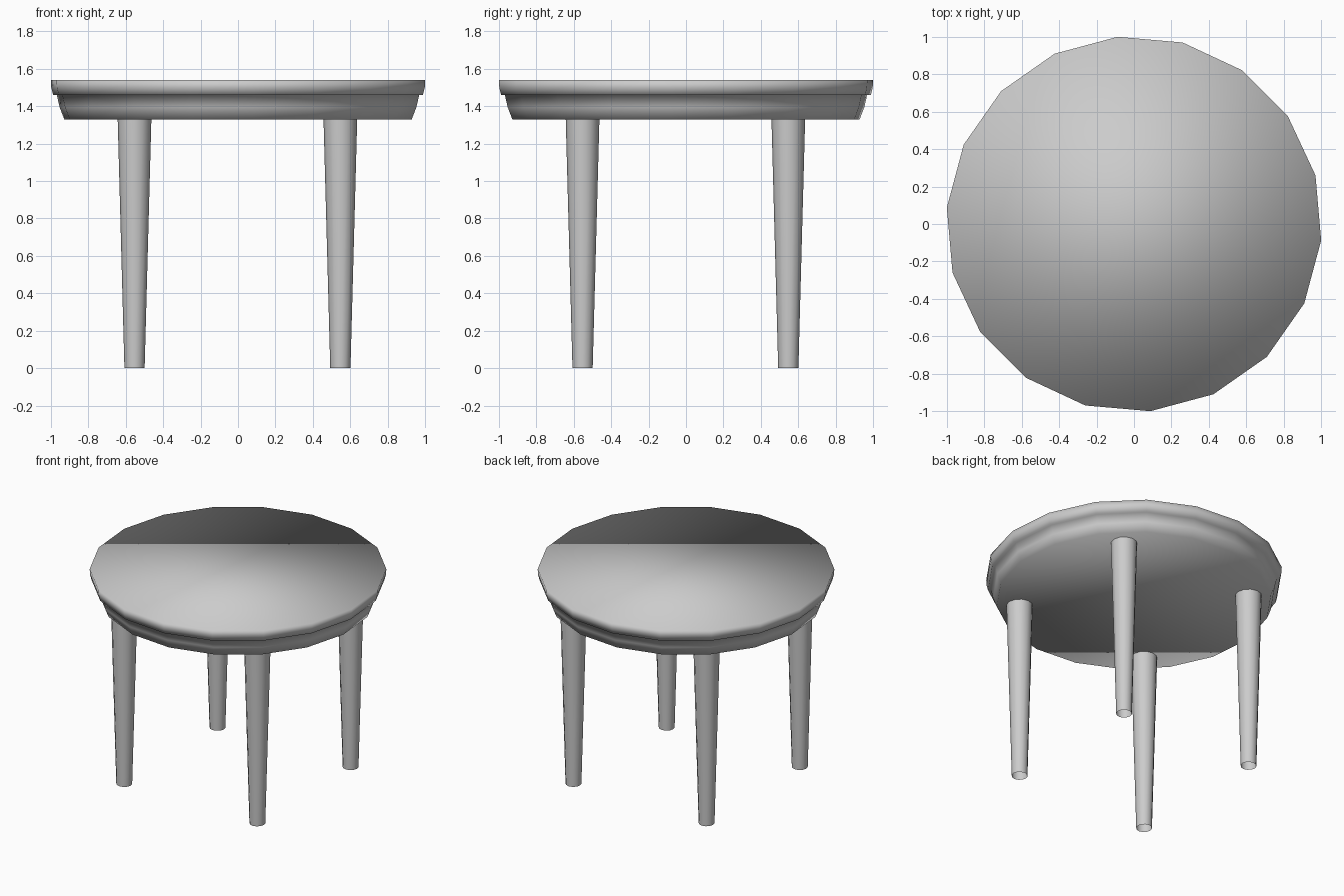
import bpy, bmesh
from math import cos, sin, radians

if "Cube" in bpy.data.objects:
    bpy.data.objects.remove(bpy.data.objects["Cube"])

# Dark grey finish shared by all parts
grey = bpy.data.materials.new("dark_grey")
grey.diffuse_color = (0.53, 0.53, 0.53, 1)
grey.use_nodes = True
grey.node_tree.nodes["Principled BSDF"].inputs["Base Color"].default_value = grey.diffuse_color


def lathe(name, profile, sides, start=0.0, centre=(0, 0), caps=True):
    """Smooth solid or tube from (radius, z) points listed bottom to top."""
    bm = bmesh.new()
    rings = []
    for r, z in profile:
        angles = [radians(start + 360 * i / sides) for i in range(sides)]
        rings.append([bm.verts.new((r * cos(a), r * sin(a), z)) for a in angles])
    for low, high in zip(rings, rings[1:]):
        for i in range(sides):
            j = (i + 1) % sides
            bm.faces.new((low[i], low[j], high[j], high[i]))
    if caps:
        bm.faces.new(rings[0][::-1])
        bm.faces.new(rings[-1])
    for face in bm.faces:
        face.smooth = True
    mesh = bpy.data.meshes.new(name)
    bm.to_mesh(mesh)
    bm.free()
    mesh.materials.append(grey)
    obj = bpy.data.objects.new(name, mesh)
    obj.location = (*centre, 0)
    bpy.context.collection.objects.link(obj)
    return obj


# Round 18-sided top: flared apron, small step, then the slab rim
lathe("table_top", [(0.932, 1.33), (0.957, 1.395), (0.972, 1.46),
                    (0.992, 1.46), (1.002, 1.50), (1.004, 1.54)], 18, start=15)

# Four tapered legs, open tubes whose tops meet the underside
for y, row in ((-0.553, "front"), (0.547, "back")):
    for x, side in ((-0.553, "left"), (0.547, "right")):
        lathe(f"{row}_{side}_leg", [(0.054, 0), (0.09, 1.33)], 12,
              centre=(x, y), caps=False)
